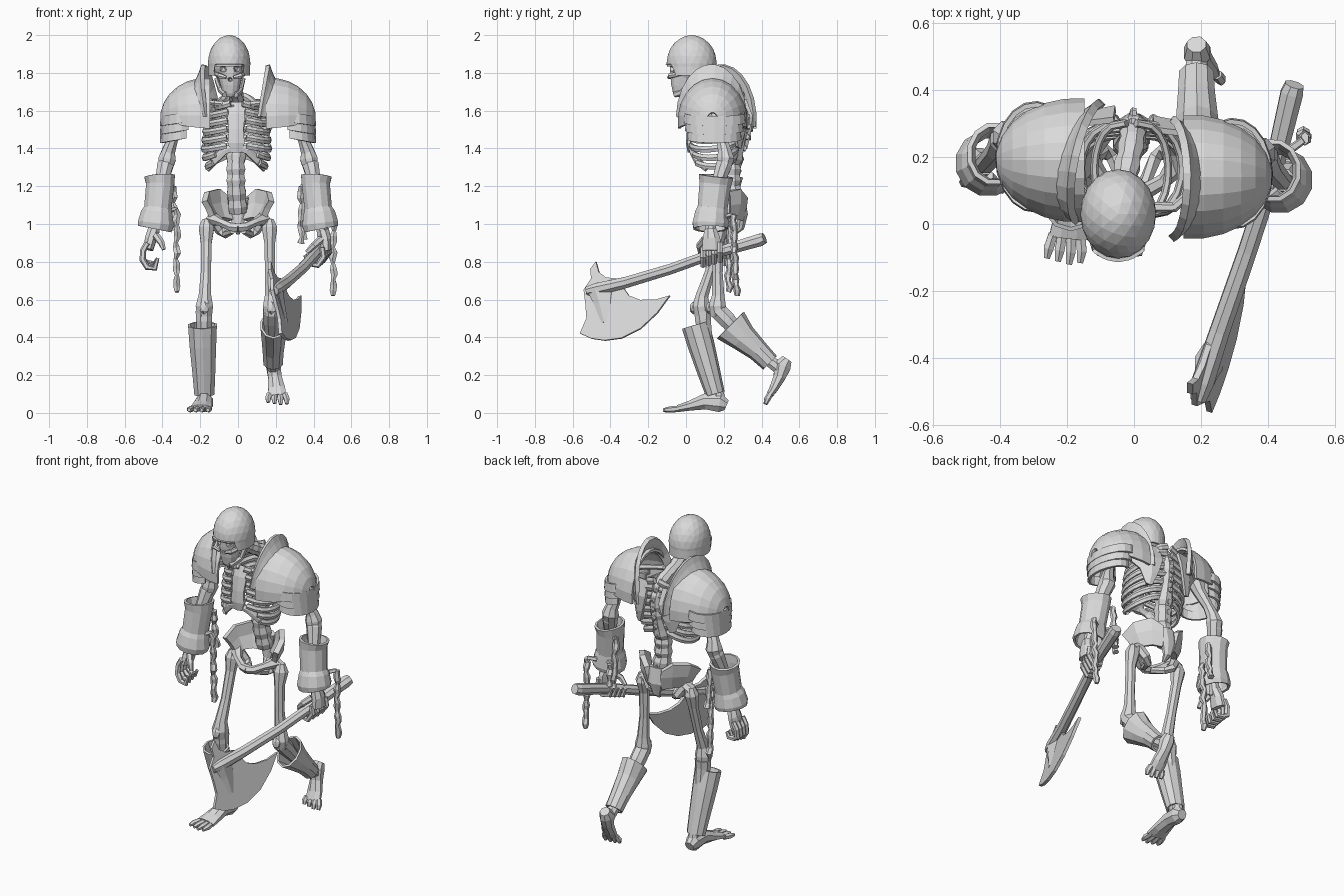
import bpy, bmesh, math, random
from mathutils import Vector
random.seed(4)

MAT = bpy.data.materials.new("pale_grey")
MAT.diffuse_color = (0.7, 0.7, 0.7, 1)


def finish(name, bm, thick=0):
    bmesh.ops.recalc_face_normals(bm, faces=bm.faces[:])
    me = bpy.data.meshes.new(name)
    bm.to_mesh(me)
    bm.free()
    me.materials.append(MAT)
    ob = bpy.data.objects.new(name, me)
    bpy.context.collection.objects.link(ob)
    if thick:
        m = ob.modifiers.new("thickness", 'SOLIDIFY')
        m.thickness, m.offset = thick, 0
    return ob


def tube(name, pts, n=8, ref=(1, 0, 0), thick=0):
    """Loft of elliptical rings; each point is x, y, z, radius along ref, other radius."""
    bm, rings = bmesh.new(), []
    P = [Vector(p[:3]) for p in pts]
    for i, p in enumerate(pts):
        t = (P[min(i + 1, len(P) - 1)] - P[max(i - 1, 0)]).normalized()
        u = (Vector(ref) - t * t.dot(Vector(ref))).normalized()
        v = t.cross(u)
        ring = []
        for k in range(n):
            a = 2 * math.pi * (k + .5) / n
            q = P[i] + u * p[3] * math.cos(a) + v * p[-1] * math.sin(a)
            q.z = max(q.z, 0)
            ring.append(bm.verts.new(q))
        rings.append(ring)
    for a, b in zip(rings, rings[1:]):
        for k in range(n):
            bm.faces.new((a[k], a[(k + 1) % n], b[(k + 1) % n], b[k]))
    if not thick:
        bm.faces.new(rings[0])
        bm.faces.new(rings[-1])
    return finish(name, bm, thick)


def sheet(name, rows, thick):
    bm = bmesh.new()
    V = [[bm.verts.new(p) for p in r] for r in rows]
    for a, b in zip(V, V[1:]):
        for k in range(len(a) - 1):
            bm.faces.new((a[k], a[k + 1], b[k + 1], b[k]))
    return finish(name, bm, thick)


def ball(name, c, r, edit=None, sub=2):
    bm = bmesh.new()
    bmesh.ops.create_icosphere(bm, subdivisions=sub, radius=1)
    for v in bm.verts:
        v.co = Vector((c[0] + v.co.x * r[0], c[1] + v.co.y * r[1], c[2] + v.co.z * r[2]))
    if edit:
        edit(bm)
    return finish(name, bm)


def side(s, dy, pts):
    return [(s * p[0], p[1] + dy, *p[2:]) for p in pts]


# Helmet: open dome with a brow that rises over the face
def open_dome(bm):
    bmesh.ops.bisect_plane(bm, geom=bm.verts[:] + bm.edges[:] + bm.faces[:], plane_co=(0, 0, 1.835),
                           plane_no=(0, 0, 1), clear_inner=True)
    rim = [e for e in bm.edges if e.is_boundary]
    for v in bmesh.ops.extrude_edge_only(bm, edges=rim)['geom']:
        if isinstance(v, bmesh.types.BMVert):
            v.co.z = 1.845 if v.co.y < -.04 and abs(v.co.x + .045) < .075 else 1.785


helmet = ball("helmet", (-.047, .03, 1.85), (.113, .133, .15), open_dome, 3)
helmet.modifiers.new("thickness", 'SOLIDIFY').thickness = .012

# Skull with carved eye sockets and nose
skull = tube("skull", [(-.045, .03, 1.93, .08, .09), (-.045, .02, 1.86, .095, .115), (-.044, .0, 1.805, .085, .095),
                       (-.042, -.015, 1.775, .065, .075), (-.04, -.025, 1.73, .052, .055),
                       (-.04, -.025, 1.69, .042, .045), (-.04, -.025, 1.672, .03, .035)], 12)
for nm, c, r in (("socket_cutter", (-.083, -.1, 1.82), .027), ("socket_cutter", (-.002, -.1, 1.82), .027),
                 ("nose_cutter", (-.042, -.1, 1.765), .016)):
    cut = ball(nm, c, (r, .05, r * .9), sub=1)
    cut.hide_render = True
    cut.hide_viewport = True
    b = skull.modifiers.new("carve", 'BOOLEAN')
    b.operation, b.object = 'DIFFERENCE', cut
for s in (-1, 1):
    tube("cheekbone", [(-.043 + s * .075, -.03, 1.795, .012), (-.043 + s * .055, -.085, 1.785, .015),
                       (-.043 + s * .02, -.09, 1.775, .01)], 6, (0, 0, 1))
    tube("jaw", [(-.043 + s * .07, .03, 1.77, .014, .02), (-.04 + s * .055, .01, 1.71, .012, .022),
                 (-.04 + s * .025, -.06, 1.685, .02, .016)], 6)

# Spine: beads of vertebrae from pelvis to skull
path = [(0, .27, 1.06), (-.01, .24, 1.2), (-.012, .24, 1.32), (-.005, .28, 1.45), (0, .295, 1.56),
        (-.005, .25, 1.66), (-.025, .15, 1.72), (-.04, .06, 1.78)]
spine = []
for (a, b) in zip(path, path[1:]):
    for k in range(4):
        p = Vector(a).lerp(Vector(b), k / 4)
        r = (.055 if p.z < 1.4 else .042) * (1 if k % 2 else .86)
        spine.append((*p, r, r))
        if k % 2 and p.z < 1.68:
            tube("spinous_process", [(p.x, p.y, p.z, .018, .025), (p.x, p.y + .05, p.z - .02, .01, .016)], 5)
tube("spine", spine, 8)

# Ribcage: sternum, ribs, costal arch, collar bones and shoulder blades
tube("sternum", [(-.01, .06, 1.64, .065, .016), (-.01, .035, 1.58, .055, .016), (-.01, .02, 1.5, .045, .015),
                 (-.01, .015, 1.43, .052, .015), (-.01, .02, 1.38, .03, .012)], 6)
for s in (-1, 1):
    for i in range(8):
        w = (.11, .15, .163, .17, .175, .178, .172, .158)[i]
        end = -82 if i < 6 else -60 + 12 * (i - 6)
        z0 = 1.665 - .045 * i
        yb = .30 if i < 5 else .285 - .01 * (i - 5)
        rib = []
        for k in range(11):
            f = k / 10
            a = math.radians(88 + (end - 88) * f)
            yc, d = (yb + .025) / 2, (yb - .025) / 2
            rib.append((-.008 + s * w * math.cos(a) ** .62, yc + d * math.sin(a),
                        z0 + .02 - .065 * math.sin(f * math.pi * .75), .021 - .003 * f, .012))
        tube("rib", rib, 6, (0, 0, 1))
    tube("costal_arch", [(-.01, .02, 1.41, .022, .012), (-.01 + s * .06, .03, 1.39, .024, .012),
                         (-.01 + s * .115, .06, 1.335, .024, .012), (-.01 + s * .15, .11, 1.29, .016, .01)],
         6, (0, 0, 1))
    dy = .02 if s > 0 else .05
    tube("collar_bone", [(s * .02, .05, 1.63, .018), (s * .12, .05, 1.64, .015), (s * .2, .1 + dy, 1.65, .016),
                         (s * .28, .12 + dy, 1.63, .022)], 6, (0, 0, 1))
    sheet("shoulder_blade", [side(s, dy - .02, r) for r in (
        [(.06, .28, 1.66), (.14, .27, 1.66), (.27, .17, 1.63)], [(.055, .315, 1.57), (.13, .30, 1.57), (.24, .2, 1.58)],
        [(.08, .305, 1.48), (.12, .30, 1.47), (.17, .255, 1.5)], [(.11, .285, 1.40), (.125, .28, 1.40), (.14, .27, 1.41)])], .018)

# Pelvis: sacrum, flared wings and lower loops
tube("sacrum", [(0, .28, 1.14, .06, .035), (0, .3, 1.05, .05, .03), (0, .29, .98, .025, .02), (0, .26, .95, .01)], 8)
for s in (-1, 1):
    sheet("hip_wing", [side(s, 0, r) for r in (
        [(.035, .29, 1.02), (.08, .26, 1.03), (.115, .21, 1.03), (.135, .16, 1.03)],
        [(.04, .31, 1.1), (.1, .28, 1.11), (.15, .21, 1.10), (.155, .14, 1.08)],
        [(.05, .315, 1.14), (.105, .28, 1.185), (.165, .2, 1.17), (.178, .12, 1.12)])], .032)
    tube("pubic_bone", side(s, 0, [(.14, .19, 1.03, .038), (.09, .13, 1.01, .022), (.04, .1, .985, .024),
                                   (0, .095, .98, .027)]), 6, (0, 0, 1))
    tube("seat_bone", side(s, 0, [(.13, .2, 1.02, .03), (.095, .22, .965, .026), (.065, .2, .945, .022),
                                  (.03, .12, .965, .018)]), 6, (0, 1, 0))

    # Legs: thigh bone, knee, greave shell, foot bones
    ky = .07 if s < 0 else .155
    tube("thigh_neck", [(s * .11, .19, 1.03, .035), (s * .165, .19, 1.0, .032)], 7, (0, 0, 1))
    tube("thigh_bone", [(s * .165, .19, 1.025, .025), (s * .167, .185, .98, .044), (s * .168, .17, .9, .031),
                        (s * .17, (.17 + ky) / 2 + .005, .74, .029), (s * .175, ky + .015, .62, .036),
                        (s * .178, ky + .01, .565, .05), (s * .178, ky + .015, .515, .042)], 8)
    ball("kneecap", (s * .178, ky - .032, .555), (.028, .02, .035), sub=1)

tube("front_shin", [(-.18, .09, .54, .048), (-.18, .09, .49, .045), (-.178, .12, .3, .03), (-.175, .17, .12, .03),
                    (-.175, .18, .05, .035)], 8)
tube("front_greave", [(-.188, .05, .465, .074, .068), (-.186, .08, .36, .068, .065), (-.181, .12, .22, .058, .055),
                      (-.178, .155, .1, .05, .045)], 10, thick=.012)
tube("rear_shin", [(.178, .165, .545, .048), (.178, .22, .49, .048), (.18, .32, .38, .03), (.185, .45, .27, .034),
                   (.188, .5, .23, .035)], 8)
tube("rear_greave", [(.188, .235, .465, .066, .095), (.188, .3, .4, .06, .07), (.186, .38, .33, .052, .052),
                     (.186, .445, .265, .048, .045)], 10, thick=.012)
feet = {"front": ([(-.175, .215, .04, .03, .03), (-.175, .18, .055, .045, .055), (-.18, .1, .06, .045, .045),
                   (-.188, .02, .038, .055, .028), (-.195, -.04, .024, .062, .02)], (-.2, -.03, .022), (-.01, -.09, -.008)),
        "rear": ([(.186, .535, .285, .03, .03), (.188, .51, .25, .042, .05), (.195, .495, .19, .038, .035),
                  (.204, .465, .13, .048, .025), (.21, .44, .09, .05, .018)], (.207, .445, .1), (.003, -.025, -.055))}
for nm, (pts, o, d) in feet.items():
    tube(nm + "_foot", pts, 8)
    for k in range(4):
        x = o[0] + (k - 1.5) * .027
        L = (.8, .9, 1, .95)[k]
        sp = (k - 1.5) * .006
        tube(nm + "_toe", [(x, o[1], o[2], .016), (x + d[0] / 2 + sp, o[1] + d[1] * L * .6, o[2] + d[2] * L * .5, .017),
                           (x + d[0] + sp, o[1] + d[1] * L, o[2] + d[2] * L, .01)], 6)

# Arms and armour, mirrored; the two shoulders sit at different depths
for s, dy in ((1, 0), (-1, .05)):
    tube("upper_arm", side(s, dy, [(.29, .15, 1.6, .05), (.31, .16, 1.54, .037), (.345, .19, 1.45, .03),
                                   (.368, .205, 1.385, .038), (.375, .21, 1.345, .05), (.382, .2, 1.3, .04)]), 8)
    tube("forearm", side(s, dy, [(.375, .225, 1.37, .025), (.385, .2, 1.31, .046), (.405, .17, 1.22, .036),
                                 (.44, .13, 1.0, .03), (.448, .13, .93, .03)]), 8)
    tube("gauntlet", side(s, dy, [(.415, .16, 1.255, .077, .088), (.412, .155, 1.21, .07, .08),
                                  (.425, .14, 1.08, .068, .075), (.43, .135, 1.055, .08, .083),
                                  (.435, .13, 1.0, .092, .092), (.44, .13, .975, .086, .086)]), 12, thick=.014)

    # Pauldron dome, open on the inside and below
    yc = .14 + dy
    rows = []
    for i in range(7):
        b = math.radians(-6 + 88 * i / 6)
        rows.append([(s * (.172 + .232 * math.sin(b)), yc + .178 * math.cos(b) * math.cos(a),
                      1.545 + .015 * math.sin(b) + (.222 - .02 * i / 6) * math.cos(b) * math.sin(a))
                     for a in (math.radians(-10 + 200 * k / 12) for k in range(13))])
    sheet("pauldron_dome", rows, .016)
    # Overlapping lames under the dome
    for i in range(3):
        lame = []
        for f in (0, 1):
            z, g = 1.57 - .045 * (i + f * 1.15), 1 - .07 * i + .03 * f
            lame.append([(s * (.295 + .008 * i + .108 * g * math.cos(a)), yc + .01 + .155 * g * math.sin(a),
                          z + .018 * (1 - math.cos(a))) for a in (math.radians(-112 + 224 * k / 12) for k in range(13))])
        sheet("pauldron_lame", lame, .014)
    # Raised neck guard, turned a little on the left
    guard = []
    for ry, rz, dx in ((.155, .205, .02), (.168, .25, .0), (.18, .288, -.012)):
        row = []
        for k in range(13):
            c, n = math.cos(math.radians(-8 + 185 * k / 12)), math.sin(math.radians(-8 + 185 * k / 12))
            yaw = -.035 * c + .02 if s < 0 else 0
            row.append((s * (.12 + dx + yaw + .05 * max(0, n)), (.135 if s > 0 else .185) + ry * c, 1.555 + rz * n))
        guard.append(row)
    sheet("neck_guard", guard, .024)

    # Ragged straps hanging from the gauntlets
    for x, y, z0, z1 in (((.335, .215, 1.2, .9), (.35, .24, 1.05, .92), (.505, .25, 1.05, .62)) if s > 0 else
                         ((.325, .21, 1.08, .64), (.34, .25, 1.2, .97))):
        n = int((z0 - z1) / .028)
        tube("strap", [(s * (x + random.uniform(-.005, .005)), y + .02 * k / n + random.uniform(-.006, .006),
                        z0 + (z1 - z0) * k / n, .021 if k % 3 else .012, .014 if k % 2 else .02)
                       for k in range(n + 1)], 6)
        tube("strap_tie", [(s * x, y, z0, .012), (s * (x * .5 + .21), y - .03, z0 - .01, .014)], 5, (0, 0, 1))

# Hands: an empty curled one and a fist round the axe
tube("open_palm", [(-.445, .18, .97, .035, .035), (-.462, .18, .92, .034, .05), (-.475, .175, .865, .028, .055)], 8)
for k in range(4):
    y, d = .13 + k * .03, .008 * k
    tube("open_finger", [(-.48, y, .9, .016), (-.502, y, .86, .017), (-.505, y - .005, .81, .017),
                         (-.48, y - .01, .77 + d, .016), (-.44, y - .015, .765 + d, .015),
                         (-.425, y - .015, .82, .009)], 6, (0, 1, 0))
tube("open_thumb", [(-.435, .14, .94, .02), (-.405, .11, .9, .018), (-.392, .1, .865, .011)], 6)
tube("fist_palm", [(.448, .13, .97, .035, .035), (.462, .135, .92, .034, .05), (.465, .135, .86, .03, .055)], 8)
for k in range(4):
    y = .09 + k * .03
    z, x = .80 + .29 * y, .36 + .34 * y
    tube("fist_finger", [(x + .055, y, z + .05, .016), (x + .062, y, z, .017), (x + .03, y, z - .045, .016),
                         (x - .02, y, z - .035, .015), (x - .035, y, z + .01, .01)], 6, (0, 1, 0))
tube("fist_thumb", [(.44, .1, .92, .02), (.40, .07, .885, .018), (.365, .075, .85, .012)], 6, (0, 1, 0))

# Axe: shaft and a leaning crescent blade
tube("axe_shaft", [(.478, .415, .925, .03), (.47, .39, .915, .036), (.413, .15, .845, .03), (.338, -.08, .762, .03),
                   (.255, -.32, .69, .032), (.205, -.47, .655, .036), (.19, -.525, .645, .025)], 8)
outline = [(-.475, .80), (-.505, .76), (-.5, .71), (-.54, .65), (-.53, .57), (-.525, .5), (-.56, .42), (-.50, .393),
           (-.43, .383), (-.34, .395), (-.24, .445), (-.15, .53), (-.085, .62), (-.16, .598), (-.24, .597),
           (-.30, .62), (-.325, .655), (-.36, .71), (-.42, .715), (-.46, .745)]
bm = bmesh.new()
bm.faces.new([bm.verts.new((.345 + .31 * y + .22 * (.66 - z), y, z)) for y, z in outline])
bmesh.ops.triangulate(bm, faces=bm.faces[:])
finish("axe_blade", bm, .018)
ridge = [(-.44, .66, .033), (-.43, .58, .022), (-.42, .48, .011)]
tube("axe_cheek", [(.345 + .31 * y + .22 * (.66 - z), y, z, r, r * 2.6) for y, z, r in ridge], 6)
